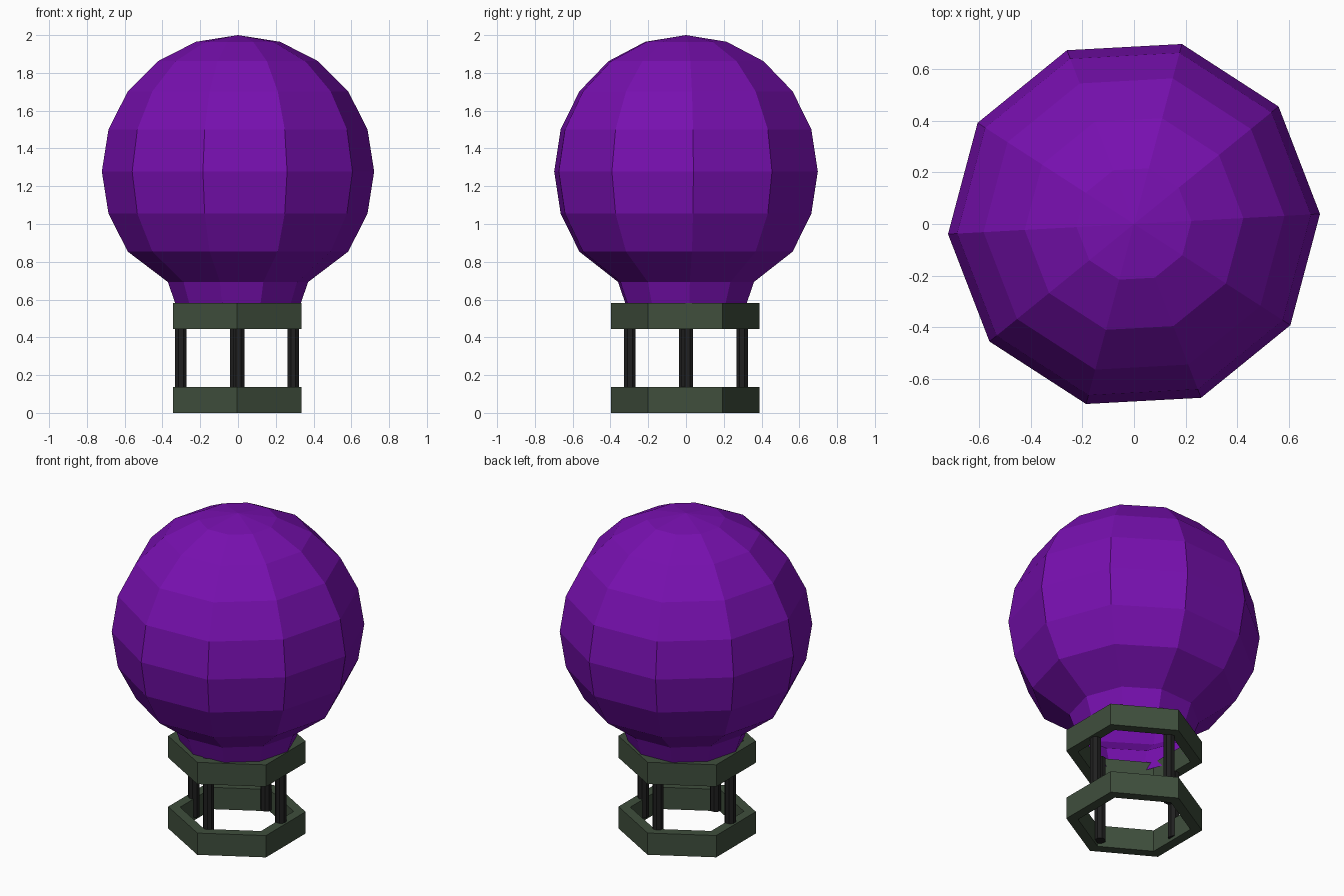
import bpy, bmesh, math

if "Cube" in bpy.data.objects:
    bpy.data.objects.remove(bpy.data.objects["Cube"])

CX, CY = -0.005, -0.004   # basket frame sits a touch off centre


def material(name, rgb):
    m = bpy.data.materials.new(name)
    m.diffuse_color = (*rgb, 1)
    m.use_nodes = True
    m.node_tree.nodes["Principled BSDF"].inputs["Base Color"].default_value = m.diffuse_color
    return m


purple = material("purple fabric", (0.185, 0.005, 0.43))
green = material("dark green frame", (0.05, 0.077, 0.046))
black = material("black post", (0.014, 0.014, 0.014))


def lathe(name, profile, sides, offset, mat, centre=(0, 0), closed=False):
    """Spin (radius, z) points into a flat-faced solid."""
    bm = bmesh.new()
    rings = []
    for r, z in profile:
        if r == 0:
            rings.append([bm.verts.new((*centre, z))] * sides)
            continue
        ring = []
        for i in range(sides):
            a = math.radians(offset) + 2 * math.pi * i / sides
            ring.append(bm.verts.new((centre[0] + r * math.cos(a),
                                      centre[1] + r * math.sin(a), z)))
        rings.append(ring)
    pairs = list(zip(rings, rings[1:]))
    if closed:
        pairs.append((rings[-1], rings[0]))
    for low, high in pairs:
        for i in range(sides):
            j = (i + 1) % sides
            quad = [low[i], low[j], high[j], high[i]]
            bm.faces.new(list(dict.fromkeys(quad)))
    bmesh.ops.recalc_face_normals(bm, faces=bm.faces)
    mesh = bpy.data.meshes.new(name)
    bm.to_mesh(mesh)
    bm.free()
    mesh.materials.append(mat)
    ob = bpy.data.objects.new(name, mesh)
    bpy.context.collection.objects.link(ob)
    return ob


# Balloon: ten-sided sphere, pinched into an open neck at the bottom
R, Z = 0.722, 1.278
profile = [(0.315, 0.53), (0.372, 0.693)]
for deg in range(-36, 90, 18):
    a = math.radians(deg)
    profile.append((R * math.cos(a), Z + R * math.sin(a)))
profile.append((0, Z + R))
lathe("balloon", profile, 10, 3.1, purple)

# Hexagonal frame rings
for name, z0 in (("lower_ring", 0.0), ("upper_ring", 0.445)):
    z1 = z0 + 0.137
    lathe(name, [(0.325, z0), (0.393, z0), (0.393, z1), (0.325, z1)],
          6, 30, green, (CX, CY), closed=True)

# Four posts joining the rings
for i, name in enumerate(("right_post", "back_post", "left_post", "front_post")):
    a = math.radians(90 * i + 1.5)
    c = (CX + 0.297 * math.cos(a), 0.297 * math.sin(a))
    lathe(name, [(0, 0.02), (0.033, 0.02), (0.033, 0.56), (0, 0.56)],
          8, 22.5, black, c)
